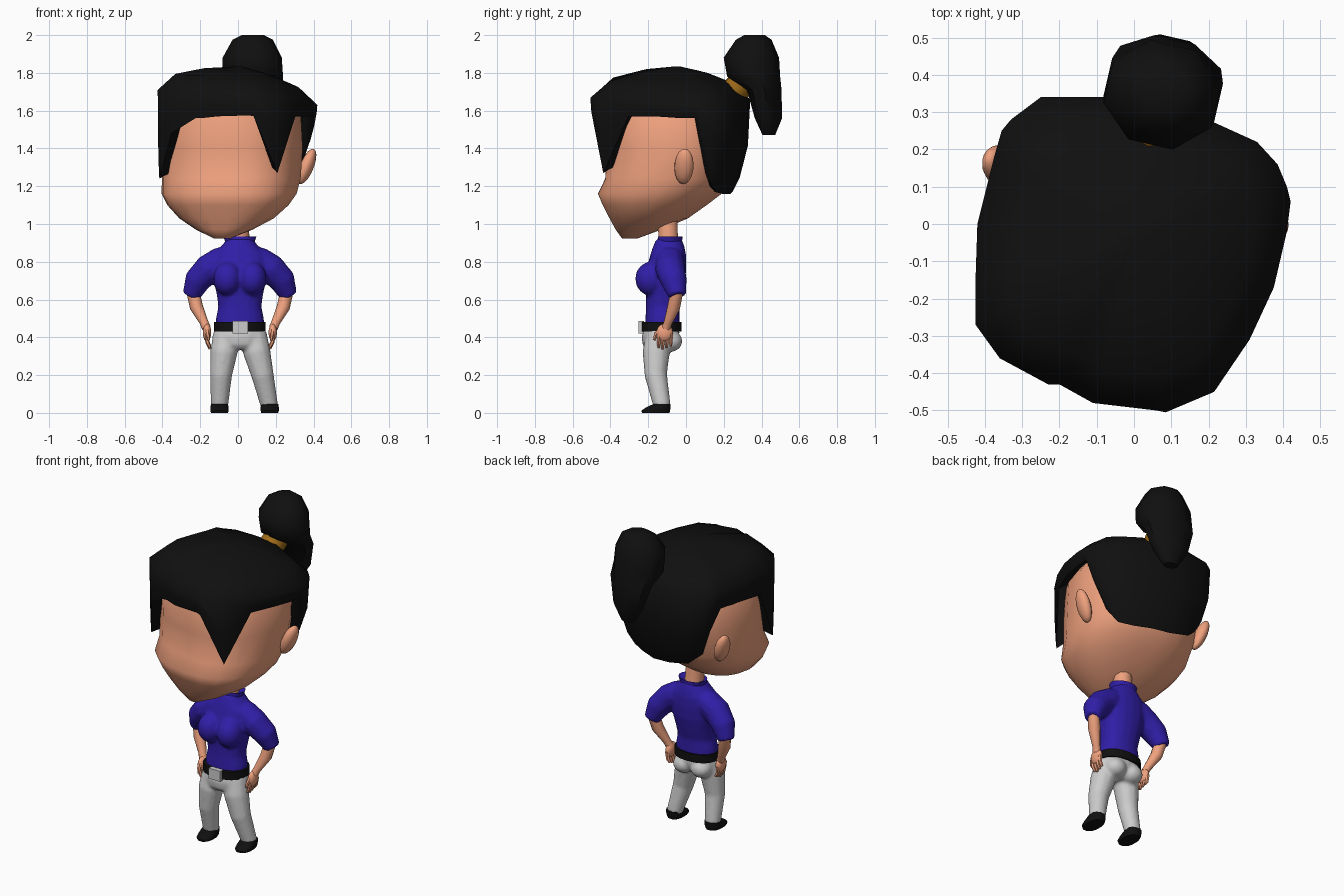
import bpy, bmesh, math
from mathutils import Vector, Matrix

if "Cube" in bpy.data.objects:
    bpy.data.objects.remove(bpy.data.objects["Cube"])

CX = 0.01                                             # body mirror line
TURN = Matrix.Translation((-0.015, 0, 0)) @ Matrix.Rotation(math.radians(-13), 4, 'Z')


def material(name, rgb):
    m = bpy.data.materials.new(name)
    m.diffuse_color = (*rgb, 1)
    m.use_nodes = True
    m.node_tree.nodes["Principled BSDF"].inputs["Base Color"].default_value = m.diffuse_color
    return m


SKIN = material("skin", (0.87, 0.36, 0.21))
BLACK = material("black", (0.005, 0.005, 0.005))
BLUE = material("blue", (0.03, 0.013, 0.39))
AMBER = material("amber", (0.35, 0.15, 0.01))


def finish(name, bm, mat, angle=50, matrix=None):
    if matrix:
        bm.transform(matrix)
    bmesh.ops.recalc_face_normals(bm, faces=bm.faces)
    me = bpy.data.meshes.new(name)
    bm.to_mesh(me)
    bm.free()
    ob = bpy.data.objects.new(name, me)
    bpy.context.collection.objects.link(ob)
    if mat:
        me.materials.append(mat)
    bpy.ops.object.select_all(action='DESELECT')
    ob.select_set(True)
    bpy.context.view_layer.objects.active = ob
    bpy.ops.object.shade_smooth_by_angle(angle=math.radians(angle))
    return ob


def skin_rings(name, rings, mat, angle=50, matrix=None, caps=(True, True)):
    bm = bmesh.new()
    vs = [[bm.verts.new(p) for p in r] for r in rings]
    n = len(vs[0])
    for a, b in zip(vs, vs[1:]):
        for i in range(n):
            j = (i + 1) % n
            bm.faces.new((a[i], a[j], b[j], b[i]))
    for cap, ring in zip(caps, (vs[0], vs[-1])):
        if cap:
            bm.faces.new(ring)
    return finish(name, bm, mat, angle, matrix)


def loft(name, rows, mat, n=16, cx=CX, e=2.0, **kw):
    """Stacked rings; each row is z, half width, front y, back y."""
    def sp(v):
        return math.copysign(abs(v) ** (2 / e), v)
    rings = []
    for z, w, y0, y1 in rows:
        ring = []
        for i in range(n):
            t = 2 * math.pi * (i + 0.5) / n
            ring.append((cx + w * sp(math.cos(t)), (y0 + y1) / 2 + (y1 - y0) / 2 * sp(math.sin(t)), z))
        rings.append(ring)
    return skin_rings(name, rings, mat, **kw)


def tube(name, pts, mat, n=10, side=1):
    """Round limb through x, y, z, radius points, mirrored when side is -1."""
    ps = [Vector((CX + side * (p[0] - CX), p[1], p[2])) for p in pts]
    rings = []
    for k, p in enumerate(ps):
        d = (ps[min(k + 1, len(ps) - 1)] - ps[max(k - 1, 0)]).normalized()
        u = d.cross(Vector((0, 1, 0))).normalized()
        v = d.cross(u)
        r = pts[k][3]
        rings.append([p + r * (math.cos(a) * u + math.sin(a) * v)
                      for a in (2 * math.pi * i / n for i in range(n))])
    return skin_rings(name, rings, mat)


def ball(name, loc, scale, mat, rot=(0, 0, 0), matrix=Matrix()):
    bm = bmesh.new()
    bmesh.ops.create_uvsphere(bm, u_segments=14, v_segments=9, radius=1)
    m = Matrix.LocRotScale(Vector(loc), None, None) @ Matrix.Rotation(rot[1], 4, 'Y') \
        @ Matrix.Rotation(rot[0], 4, 'X') @ Matrix.Diagonal((*scale, 1))
    return finish(name, bm, mat, 60, matrix @ m)


def fuse(name, parts, rounds):
    """Join overlapping parts into one smooth garment."""
    bpy.ops.object.select_all(action='DESELECT')
    for p in parts:
        p.select_set(True)
    bpy.context.view_layer.objects.active = parts[0]
    bpy.ops.object.join()
    ob = parts[0]
    ob.name = name
    ob.modifiers.clear()
    rm = ob.modifiers.new("remesh", 'REMESH')
    rm.mode, rm.voxel_size, rm.use_smooth_shade = 'VOXEL', 0.009, True
    sm = ob.modifiers.new("smooth", 'SMOOTH')
    sm.factor, sm.iterations = 0.5, rounds


# Head, turned slightly to one side
loft("head", [(.922, .04, -.345, -.27), (.97, .15, -.375, -.14), (1.03, .25, -.405, 0),
              (1.10, .32, -.44, .10), (1.16, .355, -.465, .18), (1.24, .365, -.425, .24),
              (1.40, .37, -.42, .28), (1.58, .36, -.42, .28), (1.70, .28, -.36, .20)],
     SKIN, n=20, cx=0, e=2.35, matrix=TURN, angle=80)
for s, label in ((1, "right"), (-1, "left")):
    ball(label + "_ear", (s * .372, .075, 1.305), (.036, .052, .10), SKIN,
         (-.15, s * .36), TURN)

# Hair cap: x, y, rim z, bottom z, inward scale of the bottom edge
COLS = [(.06, -.50, 1.67, 1.575, .98), (.085, -.505, 1.67, 1.57, .98), (.215, -.45, 1.67, 1.27, .97),
        (.31, -.31, 1.66, 1.57, .98), (.375, -.17, 1.65, 1.57, .97), (.41, -.02, 1.64, 1.56, .97),
        (.42, .06, 1.63, 1.56, .95), (.41, .10, 1.63, 1.42, .90), (.385, .16, 1.64, 1.25, .79),
        (.33, .22, 1.64, 1.17, .75), (.22, .27, 1.65, 1.16, .75), (.08, .33, 1.66, 1.16, .75),
        (-.08, .34, 1.66, 1.17, .76), (-.25, .34, 1.66, 1.20, .77), (-.33, .28, 1.67, 1.27, .82),
        (-.355, .25, 1.68, 1.42, .90), (-.375, .18, 1.68, 1.56, .96), (-.42, 0, 1.69, 1.56, .97),
        (-.425, -.15, 1.71, 1.54, .98), (-.425, -.27, 1.71, 1.24, .98), (-.36, -.36, 1.70, 1.48, .98),
        (-.23, -.43, 1.70, 1.56, .98), (-.20, -.43, 1.69, 1.56, .98), (-.11, -.48, 1.69, 1.57, .98)]


def hair_ring(scale, height):
    return [(x * scale(s), -.05 + (y + .05) * scale(s), height(zr, zb)) for x, y, zr, zb, s in COLS]


skin_rings("hair_cap", [
    hair_ring(lambda s: .06, lambda a, b: 1.833),
    hair_ring(lambda s: .42, lambda a, b: 1.81 + (a - 1.68) * .5),
    hair_ring(lambda s: .78, lambda a, b: a + .085),
    hair_ring(lambda s: 1, lambda a, b: a),
    hair_ring(lambda s: 1 - (1 - s) * .13, lambda a, b: a + (b - a) * .5),
    hair_ring(lambda s: 1 - (1 - s) * .6, lambda a, b: a + (b - a) * .85),
    hair_ring(lambda s: s, lambda a, b: b),
    hair_ring(lambda s: s * .87, lambda a, b: b + .03)], BLACK, 60, caps=(True, False))

# Ponytail and its tie
loft("ponytail", [(2.0, .06, .32, .43), (1.975, .11, .275, .465), (1.88, .16, .21, .505),
                  (1.78, .165, .23, .51), (1.71, .15, .34, .515), (1.56, .105, .38, .52),
                  (1.47, .045, .42, .485)], BLACK, n=8, cx=.01, matrix=TURN, angle=50)
bm = bmesh.new()
bmesh.ops.create_cone(bm, cap_ends=True, segments=10, radius1=.075, radius2=.075, depth=.09)
finish("hair_tie", bm, AMBER, 40,
       TURN @ Matrix.Translation((.005, .275, 1.715)) @ Matrix.Rotation(math.radians(-45), 4, 'X'))

# Neck, shirt body and collar
tube("neck", [(.01, -.09, .86, .06), (.005, -.095, .95, .054), (0, -.10, 1.06, .055)], SKIN)
shirt = [loft("shirt", [(.45, .13, -.218, -.035), (.50, .128, -.215, -.035), (.56, .115, -.212, -.035),
                        (.62, .122, -.212, -.02), (.70, .14, -.217, -.003), (.78, .155, -.205, .002),
                        (.84, .145, -.188, 0), (.88, .10, -.175, -.008), (.92, .07, -.158, -.022)],
              BLUE, n=18, e=2.2)]
loft("collar", [(.88, .07, -.16, -.02), (.935, .09, -.148, -.018), (.92, .06, -.145, -.035)], BLUE)

# Belt with buckle
loft("belt", [(.43, .138, -.238, -.025), (.48, .138, -.238, -.025)], BLACK, n=18, e=2.3)
bm = bmesh.new()
bmesh.ops.create_cube(bm, size=1)
finish("buckle", bm, None, 30,
       Matrix.Translation((.012, -.237, .453)) @ Matrix.Diagonal((.08, .03, .065, 1)))

# Trouser seat
trousers = [loft("trousers", [(.45, .132, -.225, -.035), (.40, .137, -.235, -.035),
                              (.36, .115, -.23, -.06), (.335, .06, -.21, -.09)], None, n=18, e=2.2)]

# Paired body parts
for s, label in ((1, "right"), (-1, "left")):
    shirt.append(ball("chest", (CX + s * .066, -.187, .71), (.076, .083, .09), BLUE))
    shirt.append(tube("sleeve", [(.04, -.085, .84, .055), (.11, -.085, .805, .076), (.175, -.085, .763, .079),
                                 (.235, -.065, .70, .071), (.268, -.045, .62, .048)], BLUE, 12, s))
    trousers.append(ball("buttock", (CX + s * .06, -.085, .38), (.066, .067, .058), None))
    tube(label + "_forearm", [(.262, -.045, .66, .035), (.24, -.065, .56, .035),
                              (.20, -.095, .48, .023), (.188, -.105, .45, .024)], SKIN, 10, s)
    ball(label + "_palm", (CX + s * .174, -.113, .425), (.023, .044, .047), SKIN)
    for k in range(4):
        y = -.142 + k * .021
        tube(label + "_finger_%d" % (k + 1), [(.188, y, .42, .012), (.182, y * 1.02, .375, .011),
                                              (.168, y * 1.02, .338 + .008 * abs(k - 1), .007)], SKIN, 6, s)
    tube(label + "_thumb", [(.185, -.135, .445, .013), (.18, -.16, .415, .011),
                            (.175, -.168, .385, .007)], SKIN, 6, s)

# Legs and shoes, in an uneven stance
LEGS = {"right": [(.08, -.14, .42, .072), (.10, -.158, .32, .073), (.13, -.16, .20, .06), (.168, -.125, .03, .046)],
        "left": [(-.06, -.14, .42, .072), (-.075, -.158, .32, .073), (-.09, -.16, .20, .059), (-.098, -.125, .03, .046)]}
for label, pts in LEGS.items():
    trousers.append(tube("leg", pts, None, 12))
    loft(label + "_shoe", [(0, .046, -.235, -.085), (.012, .05, -.238, -.082), (.028, .05, -.215, -.08),
                           (.048, .046, -.172, -.08)], BLACK, n=12, cx=pts[-1][0], e=2.4)
fuse("shirt", shirt, 8)
fuse("trousers", trousers, 8)
